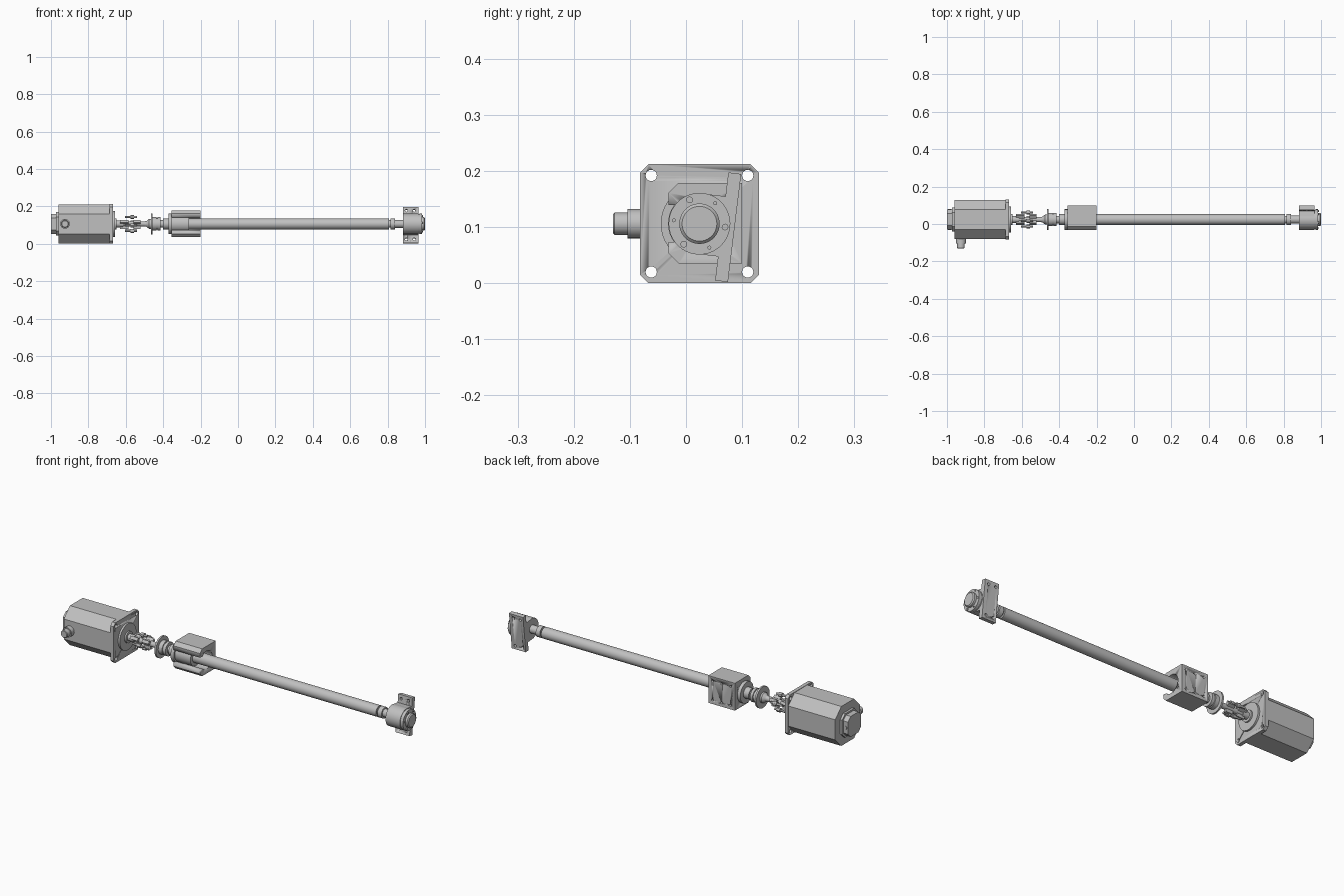
import bpy, bmesh, math
from mathutils import Matrix, Vector

cube = bpy.data.objects.get("Cube")
if cube:
    bpy.data.objects.remove(cube)

AXIS = Vector((0, 0.024, 0.106))  # centre line of the drive
TILT = math.radians(-7)

steel = bpy.data.materials.new("light grey metal")
steel.use_nodes = True
steel.diffuse_color = (0.53, 0.53, 0.53, 1)
steel.node_tree.nodes["Principled BSDF"].inputs["Base Color"].default_value = (0.53, 0.53, 0.53, 1)


def finish(name, bm, matrix=None):
    bmesh.ops.recalc_face_normals(bm, faces=bm.faces)
    bm.transform(matrix or Matrix.Translation(AXIS))
    mesh = bpy.data.meshes.new(name)
    bm.to_mesh(mesh)
    bm.free()
    mesh.materials.append(steel)
    obj = bpy.data.objects.new(name, mesh)
    bpy.context.collection.objects.link(obj)
    bpy.ops.object.select_all(action='DESELECT')
    obj.select_set(True)
    bpy.context.view_layer.objects.active = obj
    bpy.ops.object.shade_smooth_by_angle(angle=math.radians(30))
    return obj


def lathe(name, profile, matrix=None, sides=40):
    """Turned part along x from (x, radius) steps."""
    bm = bmesh.new()
    rings = []
    for x, r in profile:
        rings.append([bm.verts.new((x, r * math.cos(a), r * math.sin(a)))
                      for a in (math.tau * i / sides for i in range(sides))])
    for p, q in zip(rings, rings[1:]):
        for i in range(sides):
            j = (i + 1) % sides
            bm.faces.new((p[i], p[j], q[j], q[i]))
    bm.faces.new(rings[0])
    bm.faces.new(rings[-1])
    return finish(name, bm, matrix)


def prism(name, outline, x0, x1, matrix=None):
    """Outline in (y, z) about the axis, extruded along x."""
    bm = bmesh.new()
    face = bm.faces.new([bm.verts.new((x0, y, z)) for y, z in outline])
    out = bmesh.ops.extrude_face_region(bm, geom=[face])
    verts = [v for v in out["geom"] if isinstance(v, bmesh.types.BMVert)]
    bmesh.ops.translate(bm, verts=verts, vec=(x1 - x0, 0, 0))
    return finish(name, bm, matrix)


def octagon(h, c):
    return [(h, h - c), (h - c, h), (c - h, h), (-h, h - c),
            (-h, c - h), (c - h, -h), (h - c, -h), (h, c - h)]


def rect(y0, y1, z0, z1):
    return [(y0, z0), (y1, z0), (y1, z1), (y0, z1)]


def cut(target, cutters):
    bpy.context.view_layer.objects.active = target
    for c in cutters:
        c.hide_render = True
        mod = target.modifiers.new("cut", 'BOOLEAN')
        mod.operation = 'DIFFERENCE'
        mod.solver = 'EXACT'
        mod.object = c
        bpy.ops.object.modifier_apply(modifier=mod.name)
        bpy.data.objects.remove(c)


def at(x, y, z):
    return Matrix.Translation(AXIS + Vector((x, y, z)))


TO_Y = Matrix.Rotation(math.pi / 2, 4, 'Z')  # turns +x into +y
signs = (-1, 1)

# Motor
prism("motor_body", octagon(0.104, 0.051), -0.96, -0.682)
prism("motor_rear_plate", octagon(0.063, 0.025), -0.972, -0.955)
prism("motor_rear_cap", octagon(0.054, 0.022), -1.0, -0.97)
flange = prism("motor_flange", octagon(0.106, 0.015), -0.687, -0.668)
cut(flange, [lathe("hole", [(-0.7, 0.01), (-0.65, 0.01)], at(0, 0.086 * a, 0.086 * b), 20)
             for a in signs for b in signs])
lathe("motor_boss", [(-0.67, 0.069), (-0.658, 0.069), (-0.658, 0.03), (-0.65, 0.03)])
lathe("motor_connector", [(-0.154, 0.014), (-0.154, 0.017), (-0.151, 0.02), (-0.128, 0.02),
                          (-0.128, 0.026), (-0.1, 0.026)], at(-0.925, 0, 0) @ TO_Y, 28)
for a in signs:
    lathe("rear_cap_screw", [(-0.057, 0.009), (-0.05, 0.009)], at(-0.985, 0, 0) @ TO_Y, 16)
    TO_Y = TO_Y @ Matrix.Rotation(math.pi, 4, 'Z')

# Coupling with its ring of screws
lathe("motor_shaft", [(-0.66, 0.018), (-0.615, 0.018), (-0.615, 0.014), (-0.5, 0.014)], None, 24)
for i in range(3):
    turn = Matrix.Translation(AXIS) @ Matrix.Rotation(math.tau * i / 3 + 0.5, 4, 'X')
    prism("coupling_jaw", rect(0.01, 0.028, -0.008, 0.008), -0.63, -0.585, turn)
    prism("coupling_rear_jaw", rect(0.01, 0.028, -0.008, 0.008), -0.56, -0.52, turn)
for i in range(4):
    a = math.tau * i / 4 + 0.2
    lathe("coupling_screw", [(-0.605, 0.006), (-0.575, 0.006), (-0.575, 0.011), (-0.555, 0.011),
                             (-0.555, 0.006), (-0.54, 0.006)],
          at(0, 0.038 * math.cos(a), 0.038 * math.sin(a)), 12)

# Collar with disc
lathe("drive_collar", [(-0.51, 0.013), (-0.49, 0.015), (-0.475, 0.027), (-0.466, 0.027),
                       (-0.466, 0.056), (-0.457, 0.056), (-0.457, 0.036), (-0.435, 0.036),
                       (-0.435, 0.031), (-0.43, 0.031), (-0.43, 0.036), (-0.415, 0.036),
                       (-0.415, 0.02), (-0.39, 0.02)])

# Nut carried in a housing open to the front
lathe("nut_flange", [(-0.402, 0.029), (-0.372, 0.029), (-0.372, 0.055), (-0.353, 0.055),
                     (-0.353, 0.046), (-0.262, 0.046), (-0.262, 0.03)])
housing = prism("nut_housing", [(0.076, -0.071), (0.076, 0.073), (-0.037, 0.073), (-0.055, 0.055),
                                (-0.055, -0.053), (-0.037, -0.071)], -0.355, -0.2)
cut(housing, [lathe("bore", [(-0.4, 0.048), (-0.15, 0.048)]),
              prism("slot", rect(-0.1, 0, -0.033, 0.033), -0.4, -0.15)]
    + [lathe("hole", [(0.066, 0.006), (0.09, 0.006)], at(x, 0, z) @ TO_Y, 16)
       for x in (-0.33, -0.278, -0.225) for z in (-0.05, 0.05)])

# Long screw shaft with its stepped end
lathe("screw_shaft", [(-0.4, 0.029), (0.808, 0.029), (0.808, 0.02), (0.816, 0.02), (0.816, 0.029),
                      (0.84, 0.029), (0.84, 0.021), (0.9, 0.021)])

# End bearing on a tilted foot plate
tilt = Matrix.Translation(AXIS) @ Matrix.Rotation(TILT, 4, 'X')
foot = prism("bearing_foot", rect(0.04, 0.063, -0.097, 0.097), 0.882, 0.964, tilt)
cut(foot, [lathe("hole", [(0.03, 0.007), (0.08, 0.007)],
                 tilt @ Matrix.Translation((x, 0, z)) @ TO_Y, 16)
           for x in (0.9, 0.942) for z in (-0.077, 0.077)])
prism("bearing_web", rect(0, 0.045, -0.054, 0.054), 0.882, 0.964, tilt)
lathe("bearing_housing", [(0.882, 0.03), (0.882, 0.055), (0.966, 0.055), (0.966, 0.052), (0.97, 0.052),
                          (0.97, 0.055), (0.984, 0.055), (0.984, 0.036), (0.995, 0.036),
                          (1.0, 0.031)])
for i in range(6):
    a = math.tau * i / 6 - 0.13
    r = 0.006 if i % 2 == 0 else 0.0035
    lathe("bearing_screw", [(0.98, r), (0.988, r)], at(0, 0.046 * math.cos(a), 0.046 * math.sin(a)), 12)
